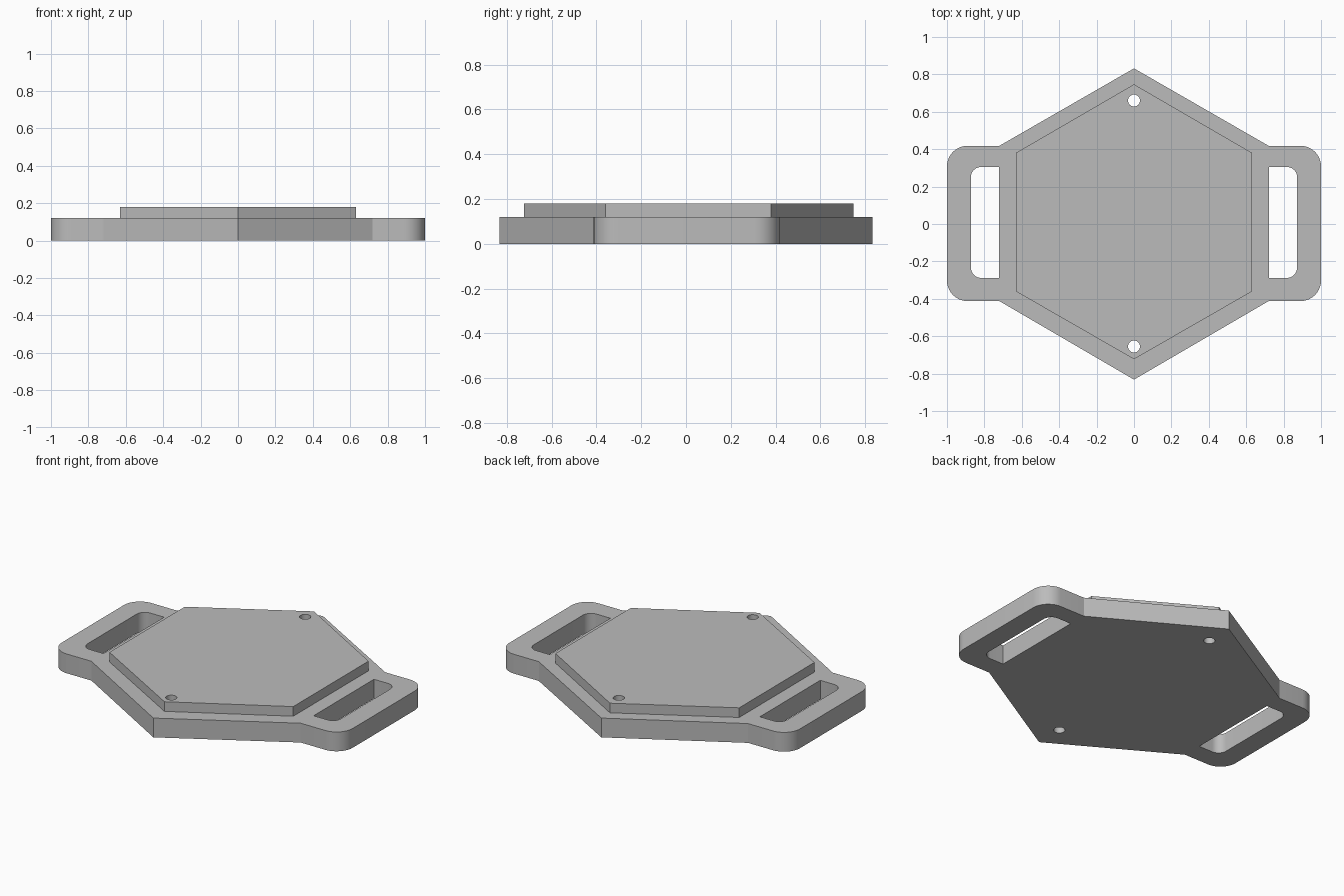
import bpy, bmesh
from math import sin, cos, pi, radians
from mathutils import Vector

cube = bpy.data.objects.get("Cube")
if cube:
    bpy.data.objects.remove(cube, do_unlink=True)

grey = bpy.data.materials.new("plain_grey")
grey.use_nodes = True
grey.diffuse_color = (0.5, 0.5, 0.5, 1)
grey.node_tree.nodes["Principled BSDF"].inputs["Base Color"].default_value = (0.5, 0.5, 0.5, 1)


def rounded(corners, steps=10):
    """Outline from (x, y, radius); rounded corners are right angles."""
    out = []
    for i, (x, y, r) in enumerate(corners):
        p = Vector((x, y))
        if r == 0:
            out.append(p)
            continue
        a = (Vector(corners[i - 1][:2]) - p).normalized()
        b = (Vector(corners[(i + 1) % len(corners)][:2]) - p).normalized()
        centre = p + r * (a + b)
        for k in range(steps + 1):
            t = k / steps * pi / 2
            out.append(centre - r * (b * cos(t) + a * sin(t)))
    return out


def circle(y, r, n=32):
    return [Vector((r * cos(2 * pi * k / n), y + r * sin(2 * pi * k / n))) for k in range(n)]


def slab(name, loops, z0, z1):
    """Extrude a filled outline; the further loops become through openings."""
    curve = bpy.data.curves.new(name + "_profile", "CURVE")
    curve.dimensions = "2D"
    curve.fill_mode = "BOTH"
    curve.extrude = (z1 - z0) / 2
    for loop in loops:
        s = curve.splines.new("POLY")
        s.points.add(len(loop) - 1)
        for pt, co in zip(s.points, loop):
            pt.co = (co.x, co.y, 0, 1)
        s.use_cyclic_u = True
    helper = bpy.data.objects.new(name + "_profile", curve)
    bpy.context.collection.objects.link(helper)
    deps = bpy.context.evaluated_depsgraph_get()
    mesh = bpy.data.meshes.new_from_object(helper.evaluated_get(deps))
    bpy.data.objects.remove(helper, do_unlink=True)
    bm = bmesh.new()
    bm.from_mesh(mesh)
    bmesh.ops.remove_doubles(bm, verts=bm.verts, dist=1e-5)
    bmesh.ops.translate(bm, verts=bm.verts, vec=(0, 0, (z0 + z1) / 2))
    bmesh.ops.recalc_face_normals(bm, faces=bm.faces)
    bm.to_mesh(mesh)
    bm.free()
    mesh.name = name
    mesh.materials.clear()
    mesh.materials.append(grey)
    obj = bpy.data.objects.new(name, mesh)
    bpy.context.collection.objects.link(obj)
    bpy.ops.object.select_all(action="DESELECT")
    obj.select_set(True)
    bpy.context.view_layer.objects.active = obj
    bpy.ops.object.shade_smooth_by_angle(angle=radians(25))
    return obj


def mirror(loop):
    return [Vector((-p.x, p.y)) for p in reversed(loop)]


# Screw holes shared by both layers
holes = [circle(0.66, 0.032), circle(-0.655, 0.032)]

# Hexagonal base with a strap loop on each side
left, right = -1, 1
outline = rounded([
    (0, 0.832, 0), (-0.72, 0.418, 0), (left, 0.418, 0.11), (left, -0.412, 0.11), (-0.72, -0.412, 0),
    (0, -0.832, 0), (0.72, -0.412, 0), (right, -0.412, 0.11), (right, 0.418, 0.11), (0.72, 0.418, 0)])
slot = rounded([(0.722, -0.288, 0), (0.872, -0.288, 0.055), (0.872, 0.305, 0.055), (0.722, 0.305, 0)])
slab("base_plate", [outline, slot, mirror(slot)] + holes, 0, 0.12)

# Raised hexagonal pad
pad = rounded([(0, 0.747, 0), (-0.632, 0.38, 0), (-0.632, -0.36, 0),
               (0, -0.723, 0), (0.632, -0.36, 0), (0.632, 0.38, 0)])
slab("raised_pad", [pad] + holes, 0.12, 0.18)
